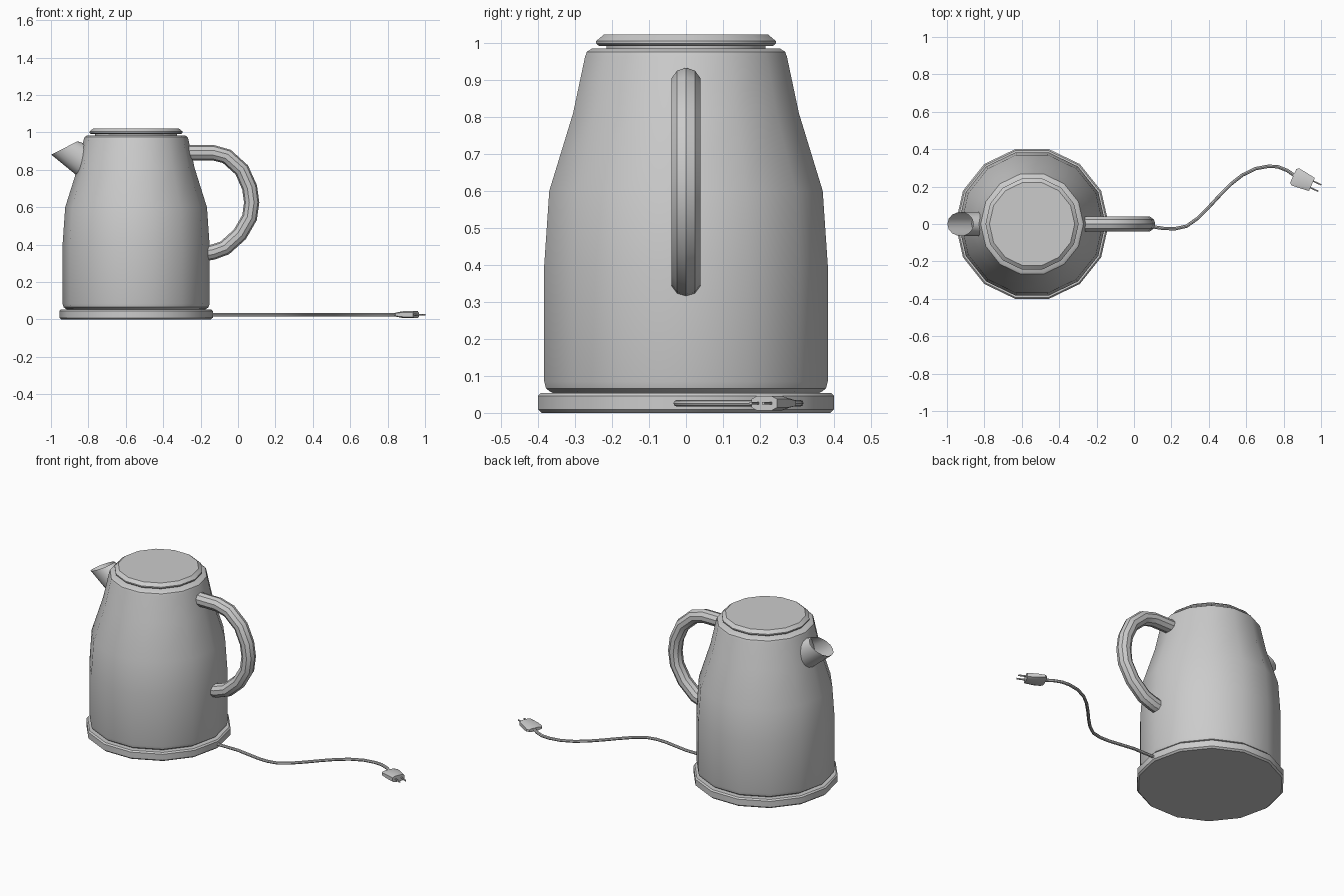
import bpy, bmesh, math
from mathutils import Vector

if "Cube" in bpy.data.objects:
    bpy.data.objects.remove(bpy.data.objects["Cube"])

SIDES = 14
CX = -0.545


def loft(name, rings, loc=(0, 0, 0), caps=(True, True)):
    """Skin a list of equal-length point rings into one object."""
    bm = bmesh.new()
    loops = [[bm.verts.new(p) for p in ring] for ring in rings]
    n = len(loops[0])
    for a, b in zip(loops, loops[1:]):
        for i in range(n):
            j = (i + 1) % n
            bm.faces.new((a[i], a[j], b[j], b[i]))
    if caps[0]:
        bm.faces.new(loops[0][::-1])
    if caps[1]:
        bm.faces.new(loops[-1])
    bmesh.ops.recalc_face_normals(bm, faces=bm.faces)
    me = bpy.data.meshes.new(name)
    bm.to_mesh(me)
    bm.free()
    ob = bpy.data.objects.new(name, me)
    ob.location = loc
    bpy.context.collection.objects.link(ob)
    bpy.ops.object.select_all(action='DESELECT')
    ob.select_set(True)
    bpy.context.view_layer.objects.active = ob
    bpy.ops.object.shade_smooth_by_angle(angle=math.radians(32))
    return ob


def circle(n):
    return [(math.cos(2 * math.pi * i / n), math.sin(2 * math.pi * i / n)) for i in range(n)]


def lathe(name, profile):
    rings = [[(r * c, r * s, z) for c, s in circle(SIDES)] for r, z in profile]
    return loft(name, rings, (CX, 0, 0))


def tube(name, path, radius, n, axis):
    """Round tube along a planar path whose plane normal is axis."""
    pts = [Vector(p) for p in path]
    axis = Vector(axis)
    rings = []
    for i, p in enumerate(pts):
        t = (pts[min(i + 1, len(pts) - 1)] - pts[max(i - 1, 0)]).normalized()
        side = t.cross(axis)
        rings.append([p + radius * (c * side + s * axis) for c, s in circle(n)])
    return loft(name, rings)


# power base, kettle body and lid
lathe("power_base", [(0.400, 0.0), (0.41, 0.009), (0.41, 0.046), (0.402, 0.054)])
lathe("kettle_body", [(0.36, 0.05), (0.376, 0.057), (0.388, 0.066), (0.393, 0.085),
                      (0.393, 0.40), (0.379, 0.60), (0.313, 0.81), (0.280, 0.962),
                      (0.275, 0.976), (0.260, 0.985)])
lathe("lid", [(0.22, 0.98), (0.22, 0.991), (0.240, 0.991), (0.249, 0.998),
              (0.249, 1.005), (0.228, 1.022)])

# pouring spout: slanted open rim running into the body
rim, root = [], []
for c, s in circle(SIDES):
    rim.append((-0.928 + 0.07 * c, 0.064 * s, 0.917 + 0.036 * c))
    root.append((-0.82 + 0.03 * c, 0.067 * s, 0.845 + 0.085 * c))
loft("spout", [root, rim], caps=(True, False))

# handle
tube("handle", [(x, 0, z) for x, z in [
    (-0.275, 0.892), (-0.134, 0.892), (-0.06, 0.872), (0.02, 0.80), (0.062, 0.706),
    (0.073, 0.626), (0.062, 0.545), (0.01, 0.455), (-0.07, 0.383), (-0.135, 0.36),
    (-0.20, 0.35)]], 0.041, 10, (0, 1, 0))

# power cord lying on the table
tube("power_cord", [(x, y, 0.026) for x, y in [
    (-0.16, 0), (0.0, 0), (0.1, -0.015), (0.16, -0.024), (0.22, -0.025), (0.28, -0.012),
    (0.34, 0.03), (0.40, 0.09), (0.46, 0.155), (0.52, 0.215), (0.58, 0.262),
    (0.65, 0.296), (0.72, 0.309), (0.77, 0.306), (0.82, 0.286), (0.875, 0.247)]],
    0.009, 8, (0, 0, 1))

# plug body and prongs, in a frame along the cord end
START = Vector((0.862, 0.252, 0.026))
FWD = Vector((0.91, -0.415, 0)).normalized()
SIDE = Vector((-FWD.y, FWD.x, 0))


def plug_ring(t, w, h, off=0.0, cut=0.4):
    shape = [(1, 1 - cut), (1 - cut, 1), (cut - 1, 1), (-1, 1 - cut),
             (-1, cut - 1), (cut - 1, -1), (1 - cut, -1), (1, cut - 1)]
    return [START + FWD * t + SIDE * (off + w * a) + Vector((0, 0, h * b)) for a, b in shape]


loft("plug", [plug_ring(-0.012, 0.040, 0.010), plug_ring(0.0, 0.050, 0.012),
              plug_ring(0.04, 0.046, 0.019), plug_ring(0.098, 0.038, 0.019)])
for label, off in (("left", 0.019), ("right", -0.019)):
    loft("prong_" + label, [plug_ring(0.09, 0.004, 0.004, off), plug_ring(0.145, 0.004, 0.004, off)])
